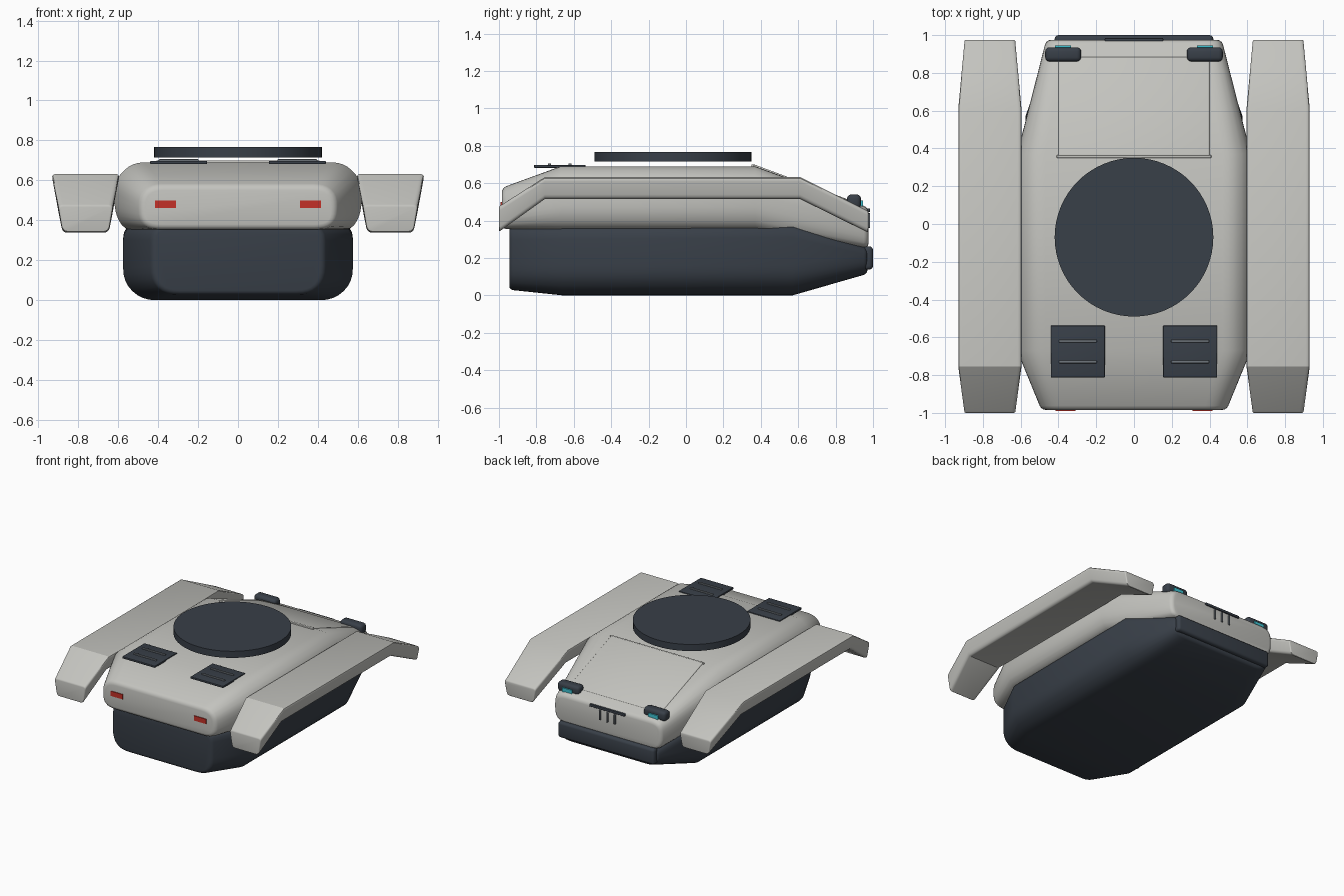
import bpy, bmesh, math
from mathutils import Vector, Matrix

if "Cube" in bpy.data.objects:
    bpy.data.objects.remove(bpy.data.objects["Cube"])


def material(name, rgb):
    m = bpy.data.materials.new(name)
    m.diffuse_color = (*rgb, 1)
    m.use_nodes = True
    m.node_tree.nodes["Principled BSDF"].inputs["Base Color"].default_value = m.diffuse_color
    return m


HULL = material("hull_grey", (0.55, 0.55, 0.52))
DARK = material("dark_grey", (0.04, 0.05, 0.065))
RED = material("red_lamp", (0.55, 0.03, 0.02))
TEAL = material("teal_lens", (0.05, 0.55, 0.65))
STEEL = material("steel", (0.15, 0.17, 0.19))


def finish(bm, name, mat, bevel=0.0, segs=3, matrix=None):
    bmesh.ops.recalc_face_normals(bm, faces=bm.faces)
    if bevel:
        sharp = [e for e in bm.edges if e.calc_face_angle(0) > math.radians(50)]
        bmesh.ops.bevel(bm, geom=sharp, offset=bevel, segments=segs, profile=0.5,
                        affect='EDGES', clamp_overlap=True)
    me = bpy.data.meshes.new(name)
    bm.to_mesh(me)
    bm.free()
    ob = bpy.data.objects.new(name, me)
    bpy.context.collection.objects.link(ob)
    me.materials.append(mat)
    if matrix:
        ob.matrix_world = matrix
    bpy.ops.object.select_all(action='DESELECT')
    ob.select_set(True)
    bpy.context.view_layer.objects.active = ob
    bpy.ops.object.shade_smooth_by_angle(angle=math.radians(31))
    return ob


def box(name, mat, centre, size, bevel=0.0, tilt=0.0):
    bm = bmesh.new()
    bmesh.ops.create_cube(bm, size=1)
    bmesh.ops.scale(bm, vec=size, verts=bm.verts)
    m = Matrix.Translation(centre) @ Matrix.Rotation(tilt, 4, 'X')
    return finish(bm, name, mat, bevel, 3, m)


def rounded(corners, r, steps=4):
    """Closed outline with its corners replaced by soft curves."""
    pts = [Vector(c) for c in corners]
    out = []
    for i, c in enumerate(pts):
        a, b = pts[i - 1] - c, pts[(i + 1) % len(pts)] - c
        p = c + a.normalized() * min(r, a.length * 0.45)
        q = c + b.normalized() * min(r, b.length * 0.45)
        for k in range(steps + 1):
            t = k / steps
            out.append(p * (1 - t) ** 2 + c * 2 * t * (1 - t) + q * t * t)
    return out


def loft(name, mat, sections, r, bevel, cx=0.0):
    """Skin symmetric sections: (y, half outline of (x, z) from bottom to top)."""
    bm = bmesh.new()
    rings = []
    for y, half in sections:
        outline = half + [(-x, z) for x, z in reversed(half)]
        rings.append([bm.verts.new((p.x + cx, y, p.y)) for p in rounded(outline, r)])
    for a, b in zip(rings, rings[1:]):
        for i in range(len(a)):
            bm.faces.new((a[i - 1], a[i], b[i], b[i - 1]))
    bm.faces.new(rings[0])
    bm.faces.new(rings[-1])
    return finish(bm, name, mat, bevel)


# Upper hull
mid = [(0.57, 0.35), (0.618, 0.44), (0.62, 0.60), (0.53, 0.69)]
loft("upper_hull", HULL, [
    (-0.985, [(0.44, 0.355), (0.49, 0.40), (0.49, 0.52), (0.43, 0.575)]),
    (-0.67, mid),
    (0.37, mid),
    (0.975, [(0.43, 0.25), (0.465, 0.30), (0.465, 0.43), (0.42, 0.47)]),
], 0.06, 0.025)

# Lower hull tub
loft("lower_hull", DARK, [
    (-0.945, [(0.36, 0.03), (0.43, 0.10), (0.43, 0.37)]),
    (-0.66, [(0.48, 0.0), (0.575, 0.09), (0.575, 0.37)]),
    (0.57, [(0.48, 0.0), (0.575, 0.09), (0.575, 0.38)]),
    (0.97, [(0.38, 0.115), (0.43, 0.16), (0.43, 0.26)]),
], 0.07, 0.02)
box("bumper", DARK, (0, 0.97, 0.20), (0.84, 0.06, 0.125), 0.02)

# Sloped deck panel with its raised upper edge
slope = math.atan2(-0.22, 0.605)
box("deck_panel", HULL, (0, 0.62, 0.594), (0.80, 0.56, 0.02), 0.008, slope - 0.008)
box("deck_panel_lip", HULL, (0, 0.357, 0.692), (0.82, 0.015, 0.016), 0.005)

# Turret ring disc
bm = bmesh.new()
bmesh.ops.create_cone(bm, cap_ends=True, segments=64, radius1=0.42, radius2=0.42, depth=0.052)
finish(bm, "turret_disc", DARK, matrix=Matrix.Translation((0, -0.07, 0.741)))

# Parts repeated left and right
for s, side in ((-1, "left"), (1, "right")):
    # Side pod, bent down at both ends
    loft("side_pod_" + side, HULL, [
        (-1.0, [(0.115, 0.34), (0.138, 0.475)]),
        (-0.755, [(0.145, 0.515), (0.172, 0.632)]),
        (0.61, [(0.145, 0.515), (0.172, 0.632)]),
        (0.975, [(0.115, 0.335), (0.138, 0.45)]),
    ], 0.025, 0.008, cx=s * 0.763)
    # Hatch with two ridges
    box("hatch_" + side, DARK, (s * 0.297, -0.675, 0.689), (0.285, 0.275, 0.016), 0.004)
    for y in (-0.73, -0.62):
        box("hatch_ridge_" + side, STEEL, (s * 0.297, y, 0.699), (0.20, 0.016, 0.014), 0.005)
    # Lamps
    box("red_lamp_" + side, RED, (s * 0.363, -0.983, 0.48), (0.105, 0.016, 0.038))
    box("lamp_housing_" + side, DARK, (s * 0.375, 0.898, 0.502), (0.19, 0.075, 0.075), 0.022)
    box("lamp_lens_" + side, TEAL, (s * 0.375, 0.938, 0.492), (0.085, 0.014, 0.032))

# Grille: top bar and three slats
box("grille_bar", DARK, (0, 0.974, 0.455), (0.31, 0.02, 0.02), 0.005)
for x in (-0.065, 0, 0.065):
    box("grille_slat", STEEL, (x, 0.976, 0.40), (0.014, 0.018, 0.08), 0.005)
